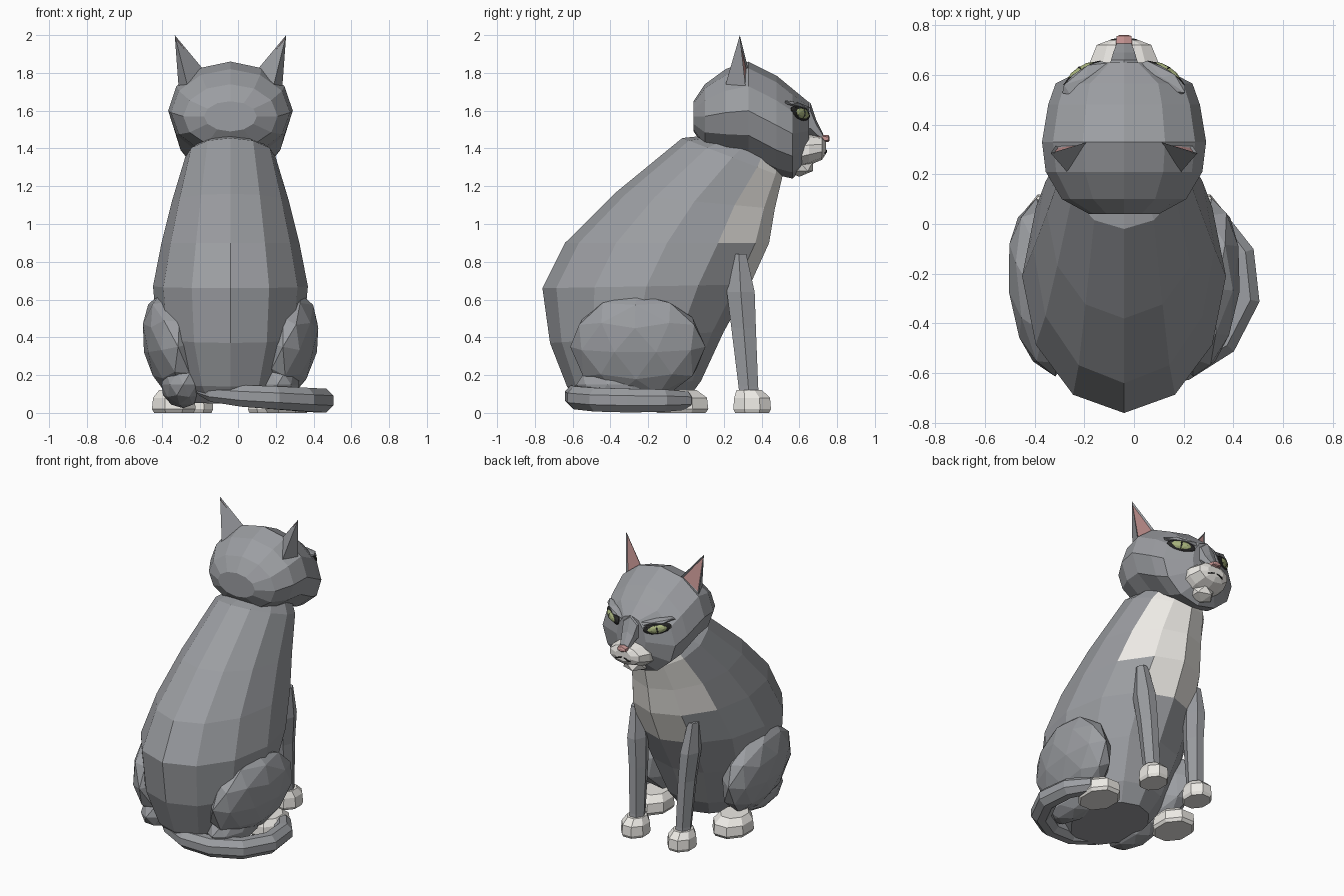
import bpy, bmesh
from math import sin, cos, pi, radians
from mathutils import Vector, Matrix

if "Cube" in bpy.data.objects:
    bpy.data.objects.remove(bpy.data.objects["Cube"])

CX = -0.04  # the cat's centre line (the tail sticks out to +x)


def material(name, r, g, b):
    m = bpy.data.materials.new(name)
    m.diffuse_color = (r, g, b, 1)
    m.use_nodes = True
    m.node_tree.nodes["Principled BSDF"].inputs["Base Color"].default_value = m.diffuse_color
    return m


FUR = material("grey_fur", 0.33, 0.34, 0.36)
WHITE = material("white_fur", 0.84, 0.82, 0.78)
PINK = material("pink_skin", 0.60, 0.32, 0.31)
GREEN = material("green_iris", 0.38, 0.44, 0.20)
BLACK = material("black", 0.02, 0.02, 0.02)


def finish(name, bm, *mats):
    bmesh.ops.recalc_face_normals(bm, faces=bm.faces)
    me = bpy.data.meshes.new(name)
    bm.to_mesh(me)
    bm.free()
    for m in mats:
        me.materials.append(m)
    ob = bpy.data.objects.new(name, me)
    bpy.context.collection.objects.link(ob)
    return ob


def ring(c, u, v, n, phase=0.0):
    """n points on an ellipse with half axes u and v"""
    c, u, v = Vector(c), Vector(u), Vector(v)
    return [c + u * cos(2 * pi * i / n + phase) + v * sin(2 * pi * i / n + phase) for i in range(n)]


def loft(name, rings, *mats, pick=None):
    """skin a list of rings; pick(row, column) chooses the material slot"""
    bm = bmesh.new()
    rows = [[bm.verts.new(p) for p in r] for r in rings]
    n = len(rows[0])
    for k in range(len(rows) - 1):
        for i in range(n):
            j = (i + 1) % n
            f = bm.faces.new((rows[k][i], rows[k][j], rows[k + 1][j], rows[k + 1][i]))
            f.material_index = pick(k, i) if pick else 0
    bm.faces.new(rows[0])
    bm.faces.new(rows[-1])
    return finish(name, bm, *mats)


def blob(name, loc, size, mat, rot=Matrix(), sub=2):
    bm = bmesh.new()
    bmesh.ops.create_icosphere(bm, subdivisions=sub, radius=1,
                               matrix=Matrix.Translation(loc) @ rot @ Matrix.Diagonal((*size, 1)))
    return finish(name, bm, mat)


# Body: each ring runs from a back point to a front point (y, z) with a half width
body = [(-0.56, 0.05, 0.00, 0.06, 0.22), (-0.63, 0.14, 0.08, 0.17, 0.30),
        (-0.72, 0.37, 0.20, 0.43, 0.385), (-0.76, 0.66, 0.34, 0.68, 0.41),
        (-0.64, 0.90, 0.44, 0.90, 0.365), (-0.38, 1.16, 0.47, 1.08, 0.31),
        (-0.02, 1.455, 0.51, 1.25, 0.24), (0.12, 1.47, 0.52, 1.38, 0.16)]
rings = [ring((CX, (yb + yf) / 2, (zb + zf) / 2), (0, (yf - yb) / 2, (zf - zb) / 2), (w, 0, 0), 12)
         for yb, zb, yf, zf, w in body]


def bib(k, i):
    side = min(i, 11 - i)  # 0 = faces next to the front line
    return int((k >= 3 and side == 0) or (k >= 4 and side == 1))


loft("body", rings, FUR, WHITE, pick=bib)


# Head and muzzle: rings along y (y, bottom z, top z, half width)
def along_y(table, n, x=CX):
    return [ring((x, y, (a + b) / 2), (0, 0, (b - a) / 2), (w, 0, 0), n) for y, a, b, w in table]


loft("head", along_y([(0.04, 1.49, 1.65, 0.14), (0.10, 1.40, 1.74, 0.25), (0.21, 1.36, 1.82, 0.315),
                      (0.33, 1.34, 1.86, 0.33), (0.48, 1.26, 1.785, 0.305), (0.565, 1.24, 1.715, 0.275),
                      (0.65, 1.34, 1.645, 0.11)], 12), FUR)
loft("muzzle", along_y([(0.54, 1.28, 1.46, 0.14), (0.65, 1.31, 1.475, 0.145), (0.72, 1.34, 1.465, 0.115),
                        (0.74, 1.37, 1.44, 0.06)], 10), WHITE)
loft("nose_bridge", along_y([(0.58, 1.46, 1.68, 0.09), (0.66, 1.46, 1.64, 0.06), (0.69, 1.45, 1.55, 0.05),
                             (0.725, 1.44, 1.48, 0.035)], 6), FUR)
loft("nose", along_y([(0.70, 1.43, 1.475, 0.04), (0.755, 1.435, 1.47, 0.035), (0.76, 1.44, 1.46, 0.02)], 6), PINK)
blob("chin", (CX, 0.60, 1.305), (0.085, 0.085, 0.055), WHITE, sub=1)
for s in (-1, 1):
    blob("mouth_line", (CX + s * 0.03, 0.737, 1.385), (0.034, 0.010, 0.006), BLACK,
         Matrix.Rotation(s * radians(20), 4, 'Y'), 1)

for s, side in ((-1, "left"), (1, "right")):
    # Ear: a pyramid with a sunken pink front
    bm = bmesh.new()
    a, b, c, tip = [bm.verts.new((CX + s * x, y, z)) for x, y, z in
                    ((0.145, 0.33, 1.82), (0.275, 0.315, 1.73), (0.23, 0.21, 1.74), (0.295, 0.285, 2.0))]
    front = bm.faces.new((a, b, tip))
    for f in ((b, c, tip), (c, a, tip), (a, c, b)):
        bm.faces.new(f)
    bmesh.ops.recalc_face_normals(bm, faces=bm.faces)
    bmesh.ops.inset_individual(bm, faces=[front], thickness=0.02, depth=-0.008)
    front.material_index = 1
    finish(side + "_ear", bm, FUR, PINK)

    # Eye: dark rim, iris and slit pupil, slanted outwards
    turn = Matrix.Rotation(-s * radians(33), 4, 'Z') @ Matrix.Rotation(-s * radians(10), 4, 'Y')
    out = Vector((s * 0.54, 0.84, 0))
    eye = Vector((CX + s * 0.165, 0.602, 1.585))
    blob(side + "_eye_rim", eye, (0.095, 0.026, 0.040), BLACK, turn)
    blob(side + "_iris", eye + out * 0.012, (0.066, 0.022, 0.029), GREEN, turn)
    blob(side + "_pupil", eye + out * 0.024, (0.010, 0.013, 0.025), BLACK, turn, 1)
    # Brow: ledge over the eye
    blob(side + "_brow", eye + Vector((-s * 0.01, -0.015, 0.042)), (0.125, 0.045, 0.018), FUR, turn, 1)

    # Front leg (z, y, half depth, half width, x) and paw
    loft(side + "_front_leg", [ring((CX + s * x, y, z), (0, d, 0), (w, 0, 0), 6, pi / 6) for z, y, d, w, x in
                               ((0.05, 0.34, 0.06, 0.05, 0.175), (0.14, 0.33, 0.06, 0.05, 0.175),
                                (0.45, 0.305, 0.075, 0.055, 0.185), (0.64, 0.29, 0.085, 0.06, 0.20),
                                (0.84, 0.28, 0.045, 0.035, 0.215))], FUR)

    def paw(name, x, y, w, d):
        rows = ((0, 0.9, 0), (0.02, 1, 0), (0.08, 0.95, 0), (0.12, 0.68, -0.015))
        loft(name, [ring((CX + s * x, y + o, z), (0, d * k, 0), (w * k, 0, 0), 8, pi / 8)
                    for z, k, o in rows], WHITE)

    paw(side + "_front_paw", 0.175, 0.35, 0.09, 0.108)
    paw(side + "_hind_paw", 0.30, -0.025, 0.125, 0.155)

    # Thigh: flattened ball, leaning in at the bottom and flaring out to the front
    lean = Matrix.Rotation(-s * radians(6), 4, 'Z') @ Matrix.Rotation(s * radians(12), 4, 'Y')
    blob(side + "_thigh", (CX + s * 0.315, -0.255, 0.35), (0.142, 0.36, 0.285), FUR, lean)
    # Hock: the folded lower hind leg
    blob(side + "_hock", (CX + s * 0.25, -0.34, 0.15), (0.12, 0.24, 0.125), FUR)

# Tail: tube curling round the right side
path = [Vector(p) for p in ((-0.21, -0.50, 0.115), (-0.14, -0.53, 0.105), (0.02, -0.585, 0.09), (0.20, -0.57, 0.08),
                            (0.355, -0.47, 0.07), (0.443, -0.30, 0.065), (0.425, -0.12, 0.065),
                            (0.34, 0.0, 0.065), (0.31, 0.03, 0.065))]
radii = (0.02, 0.05, 0.062, 0.066, 0.068, 0.068, 0.064, 0.052, 0.02)
tail = []
for i, p in enumerate(path):
    t = path[min(i + 1, len(path) - 1)] - path[max(i - 1, 0)]
    across = Vector((t.y, -t.x, 0)).normalized()
    tail.append(ring(p, across * radii[i], Vector((0, 0, radii[i])), 8, pi / 8))
loft("tail", tail, FUR)
